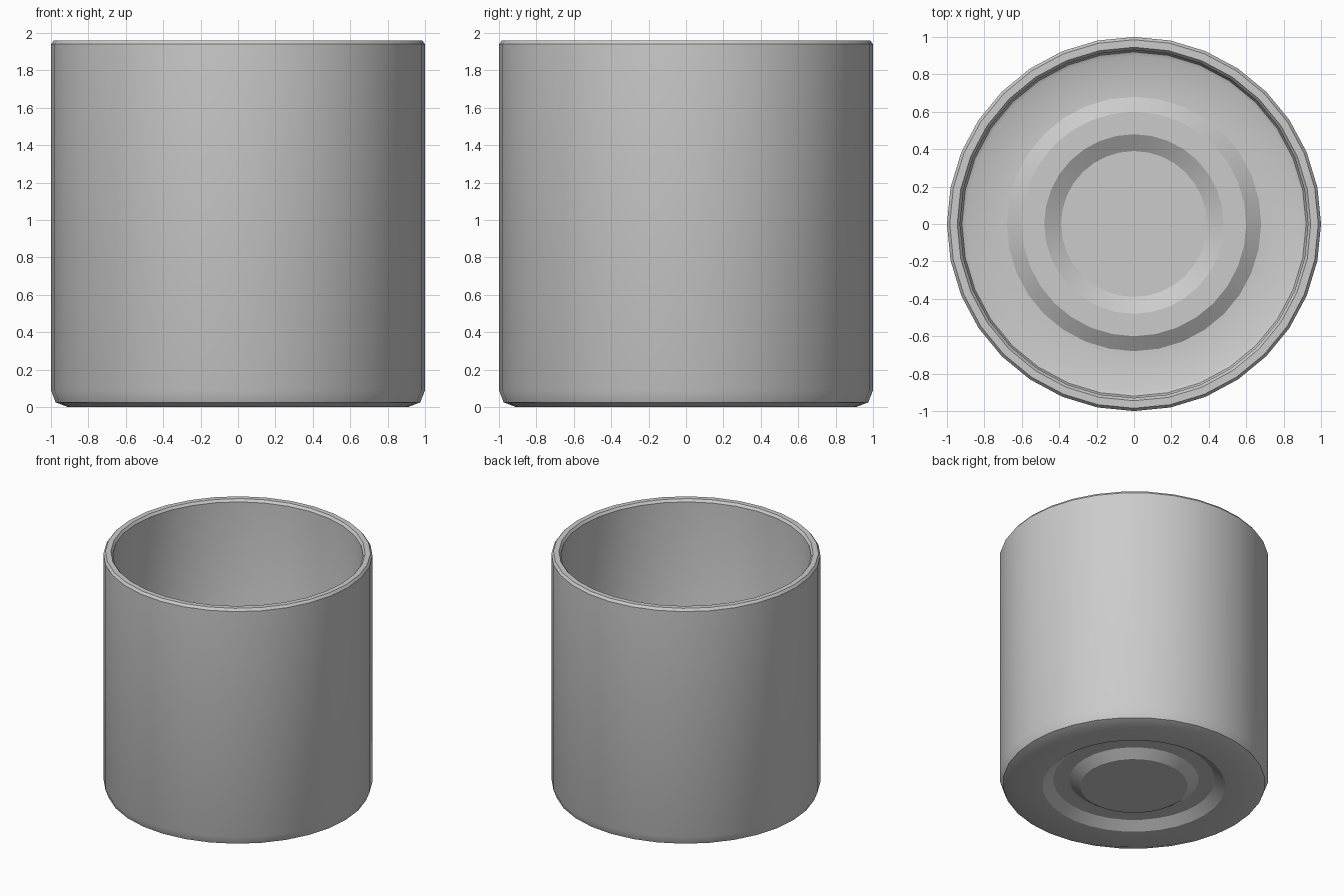
import bpy, bmesh, math

if "Cube" in bpy.data.objects:
    bpy.data.objects.remove(bpy.data.objects["Cube"])

SEGMENTS = 32

# Cross-section (radius, height): underside centre -> outer wall -> rim -> inner floor centre
profile = [
    (0.40, 0.0), (0.48, 0.055), (0.60, 0.055), (0.68, 0.0),      # underside groove
    (0.91, 0.0), (0.975, 0.025), (1.0, 0.09),                    # rounded foot
    (1.0, 1.94), (0.985, 1.96), (0.945, 1.96), (0.93, 1.94),     # wall and rim
    (0.93, 0.10), (0.92, 0.08), (0.90, 0.07),                    # inner wall
    (0.68, 0.07), (0.60, 0.125), (0.48, 0.125), (0.39, 0.07),    # raised floor ring
]


def lathe(name, points):
    bm = bmesh.new()
    rings = []
    for r, z in points:
        rings.append([bm.verts.new((r * math.cos(2 * math.pi * i / SEGMENTS),
                                    r * math.sin(2 * math.pi * i / SEGMENTS), z))
                      for i in range(SEGMENTS)])
    for a, b in zip(rings, rings[1:]):
        for i in range(SEGMENTS):
            j = (i + 1) % SEGMENTS
            bm.faces.new((a[i], a[j], b[j], b[i]))
    # Flat discs in the middle of the underside and the floor
    bm.faces.new(rings[0][::-1])
    bm.faces.new(rings[-1])
    bmesh.ops.recalc_face_normals(bm, faces=bm.faces[:])
    mesh = bpy.data.meshes.new(name)
    bm.to_mesh(mesh)
    bm.free()
    obj = bpy.data.objects.new(name, mesh)
    bpy.context.collection.objects.link(obj)
    return obj


# Cup body
cup = lathe("cup", profile)
bpy.context.view_layer.objects.active = cup
cup.select_set(True)
bpy.ops.object.shade_smooth_by_angle(angle=math.radians(30))
